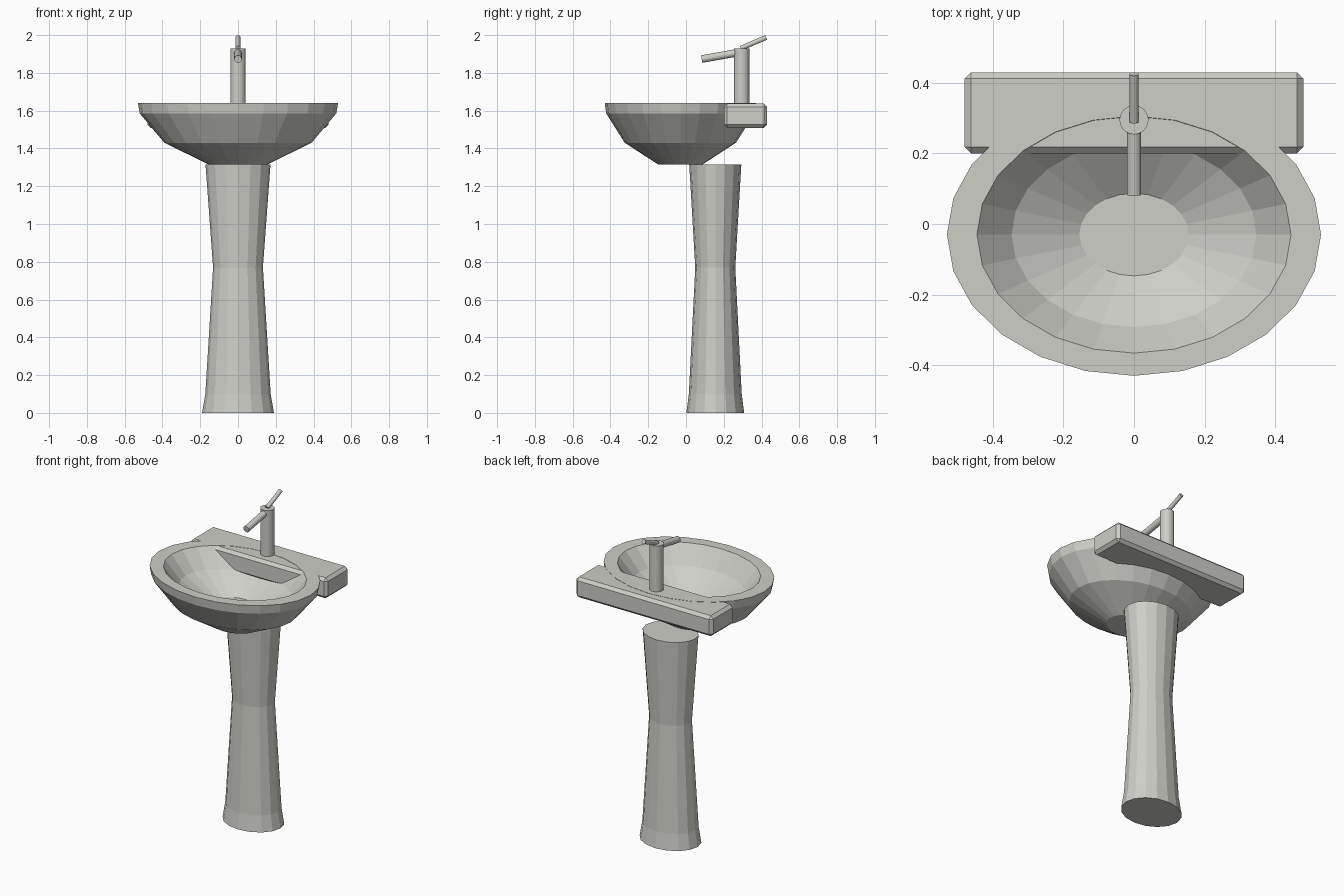
import bpy, bmesh
from math import cos, sin, pi
from mathutils import Vector

cube = bpy.data.objects.get("Cube")
if cube:
    bpy.data.objects.remove(cube)

ceramic = bpy.data.materials.new("warm_grey_ceramic")
ceramic.use_nodes = True
colour = (0.62, 0.62, 0.58, 1)
ceramic.diffuse_color = colour
for node in ceramic.node_tree.nodes:
    if node.type == 'BSDF_PRINCIPLED':
        node.inputs["Base Color"].default_value = colour


def finish(name, bm):
    bmesh.ops.recalc_face_normals(bm, faces=bm.faces)
    mesh = bpy.data.meshes.new(name)
    bm.to_mesh(mesh)
    bm.free()
    mesh.materials.append(ceramic)
    obj = bpy.data.objects.new(name, mesh)
    bpy.context.scene.collection.objects.link(obj)
    return obj


def loft(name, profile, centre_y, sides):
    """Capped elliptical rings; profile rows are (x radius, y radius, z)."""
    bm = bmesh.new()
    rings = []
    for rx, ry, z in profile:
        angles = [2 * pi * i / sides for i in range(sides)]
        rings.append([bm.verts.new((rx * cos(a), centre_y + ry * sin(a), z))
                      for a in angles])
    for low, high in zip(rings, rings[1:]):
        for i in range(sides):
            j = (i + 1) % sides
            bm.faces.new((low[i], low[j], high[j], high[i]))
    bm.faces.new(rings[0])
    bm.faces.new(rings[-1])
    return finish(name, bm)


def rod(name, start, end, radius, sides=16):
    start, end = Vector(start), Vector(end)
    axis = end - start
    bm = bmesh.new()
    bmesh.ops.create_cone(bm, cap_ends=True, segments=sides, radius1=radius,
                          radius2=radius, depth=axis.length)
    turn = axis.to_track_quat('Z', 'Y').to_matrix().to_4x4()
    bmesh.ops.transform(bm, matrix=turn, verts=bm.verts)
    bmesh.ops.translate(bm, vec=(start + end) / 2, verts=bm.verts)
    return finish(name, bm)


# Pedestal with a narrow waist
loft("pedestal", [(0.19, 0.153, 0), (0.173, 0.14, 0.1),
                  (0.132, 0.106, 0.77), (0.172, 0.138, 1.315)], 0.155, 16)

# Basin: up the outside, over the rim, down the inside to the floor
basin = [(0.155, 1.315), (0.39, 1.43), (0.52, 1.585), (0.53, 1.64),
         (0.445, 1.64), (0.347, 1.53), (0.155, 1.425)]
loft("basin", [(r, r * 0.755, z) for r, z in basin], -0.03, 24)

# Rear deck with chamfered edges
bm = bmesh.new()
bmesh.ops.create_cube(bm, size=1)
bmesh.ops.scale(bm, vec=(0.96, 0.23, 0.13), verts=bm.verts)
bmesh.ops.translate(bm, vec=(0, 0.315, 1.5735), verts=bm.verts)
bmesh.ops.bevel(bm, geom=bm.edges[:], offset=0.018, segments=1,
                affect='EDGES', profile=0.5)
finish("rear_deck", bm)

# Tap
rod("tap_body", (0, 0.295, 1.62), (0, 0.295, 1.93), 0.041, 24)
rod("tap_spout", (0, 0.29, 1.91), (0, 0.083, 1.873), 0.02)
rod("tap_handle", (0, 0.29, 1.93), (0, 0.425, 1.988), 0.013)
